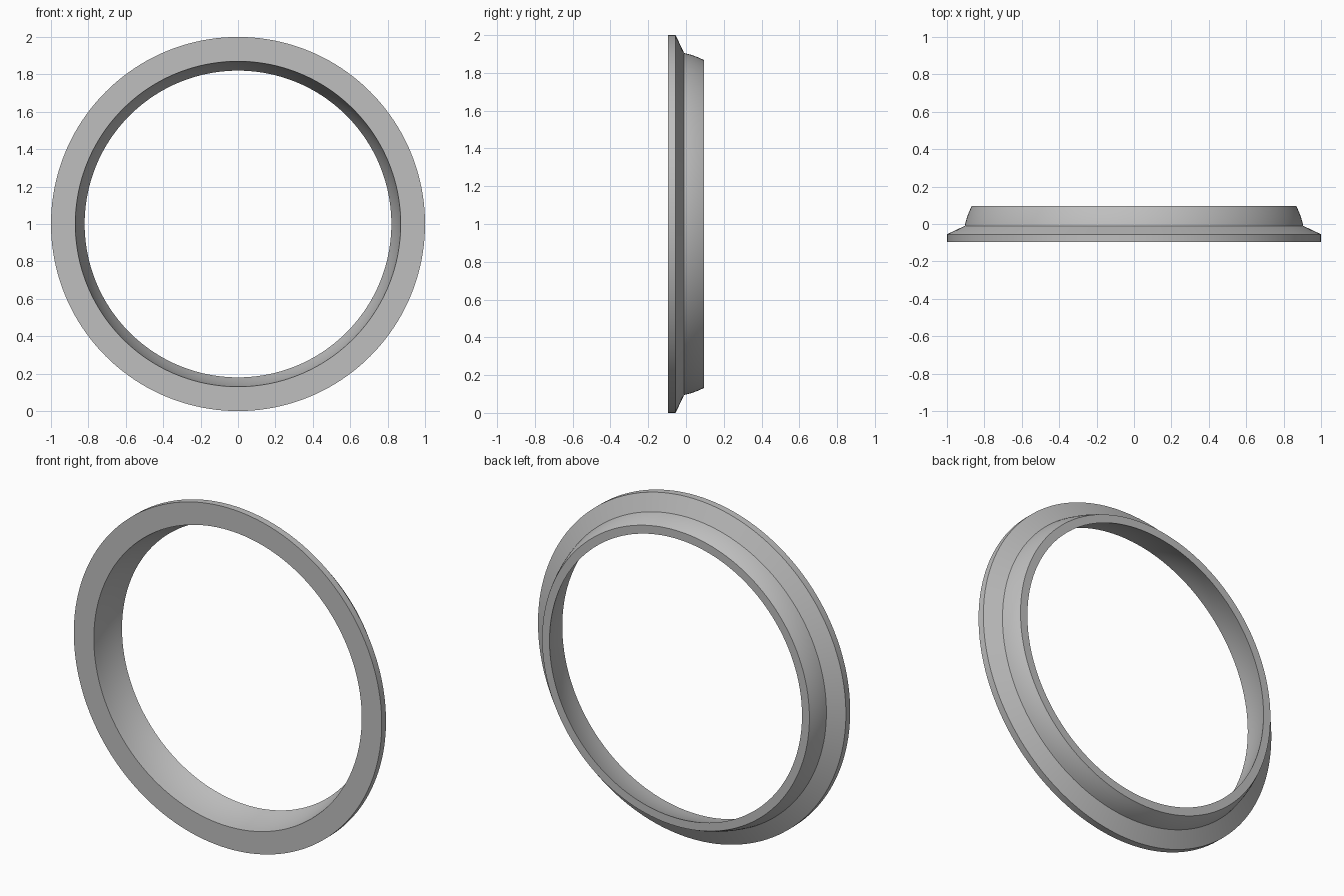
import bpy
import bmesh
import math
from mathutils import Vector, Matrix

cube = bpy.data.objects.get("Cube")
if cube:
    bpy.data.objects.remove(cube, do_unlink=True)

SEGMENTS = 160


def bowed(start, end, bulge, steps=6):
    """Points (radius, depth) from start to end, bowed outward by bulge."""
    a, b = Vector(start), Vector(end)
    points = []
    for i in range(steps + 1):
        t = i / steps
        p = a.lerp(b, t)
        p.x += bulge * 4 * t * (1 - t)
        points.append(p)
    return points


# Cross-section: flat front flange, sloped shoulder, curved lip, curved bore
profile = [Vector((1, -0.095)), Vector((1, -0.055))]
profile += bowed((0.905, -0.01), (0.868, 0.095), 0.004)
profile += bowed((0.82, 0.095), (0.87, -0.095), 0.007)

# Sweep the closed cross-section around the y axis
bm = bmesh.new()
rings = []
for i in range(SEGMENTS):
    turn = Matrix.Rotation(math.tau * i / SEGMENTS, 4, 'Y')
    rings.append([bm.verts.new(turn @ Vector((p.x, p.y, 0)) + Vector((0, 0, 1)))
                  for p in profile])
n = len(profile)
for i, ring in enumerate(rings):
    following = rings[(i + 1) % SEGMENTS]
    for j in range(n):
        k = (j + 1) % n
        bm.faces.new((ring[j], ring[k], following[k], following[j]))
bmesh.ops.recalc_face_normals(bm, faces=bm.faces)
mesh = bpy.data.meshes.new("flanged_ring")
bm.to_mesh(mesh)
bm.free()

ring_object = bpy.data.objects.new("flanged_ring", mesh)
bpy.context.collection.objects.link(ring_object)

# Plain grey
grey = bpy.data.materials.new("grey")
grey.use_nodes = True
colour = (0.52, 0.52, 0.52, 1)
grey.diffuse_color = colour
grey.node_tree.nodes["Principled BSDF"].inputs["Base Color"].default_value = colour
mesh.materials.append(grey)

# Smooth surfaces with crisp rims
bpy.ops.object.select_all(action='DESELECT')
ring_object.select_set(True)
bpy.context.view_layer.objects.active = ring_object
bpy.ops.object.shade_smooth_by_angle(angle=math.radians(30))
